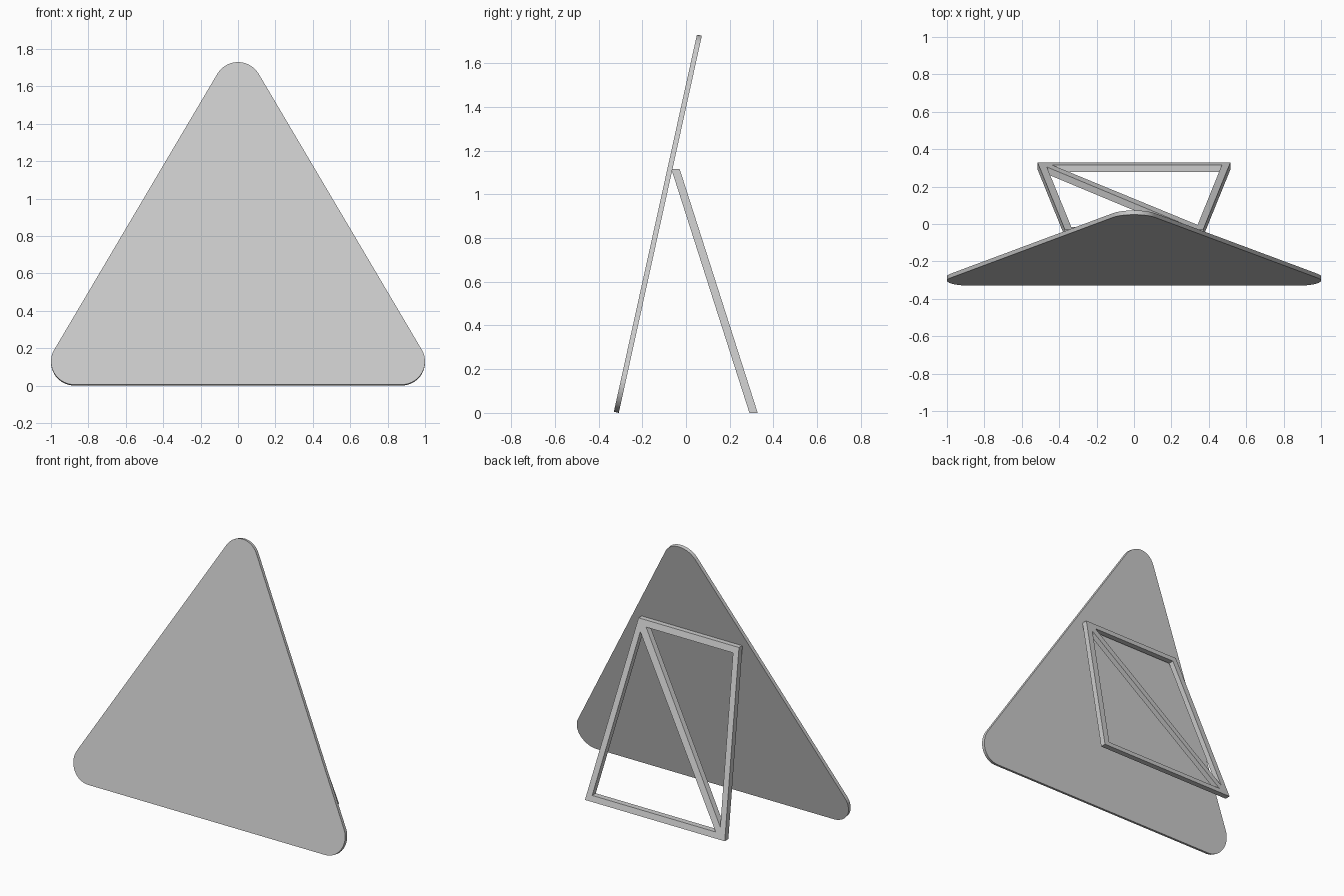
import bpy, bmesh
from math import sin, cos, pi, sqrt
from mathutils import Vector

if "Cube" in bpy.data.objects:
    bpy.data.objects.remove(bpy.data.objects["Cube"])


def prism(name, verts, faces, offset):
    """Extrude a flat set of faces by an offset vector into a solid."""
    bm = bmesh.new()
    vs = [bm.verts.new(v) for v in verts]
    fs = [bm.faces.new([vs[i] for i in f]) for f in faces]
    ext = bmesh.ops.extrude_face_region(bm, geom=fs, use_keep_orig=True)
    moved = [g for g in ext["geom"] if isinstance(g, bmesh.types.BMVert)]
    bmesh.ops.translate(bm, verts=moved, vec=offset)
    bmesh.ops.recalc_face_normals(bm, faces=bm.faces)
    mesh = bpy.data.meshes.new(name)
    bm.to_mesh(mesh)
    bm.free()
    ob = bpy.data.objects.new(name, mesh)
    bpy.context.collection.objects.link(ob)
    return ob


# Leaning panel: equilateral triangle with rounded corners
R, SEG, THICK = 0.127, 14, 0.023
base = Vector((0, -0.33, 0.005))
up = Vector((0, 0.38, 1.725)).normalized()
back = Vector((0, up.z, -up.y))
centres = [(1 - R, R), (0, R + sqrt(3) * (1 - R)), (R - 1, R)]
outline = []
for k, (cx, cy) in enumerate(centres):
    for i in range(SEG + 1):
        a = -pi / 2 + (k + i / SEG) * 2 * pi / 3
        outline.append(base + Vector((cx + R * cos(a), 0, 0)) + up * (cy + R * sin(a)))
panel = prism("sign_panel", outline, [range(len(outline))], back * THICK)
bpy.context.view_layer.objects.active = panel
panel.select_set(True)
bpy.ops.object.shade_smooth_by_angle(angle=pi / 6)

# Rear support: tapered frame with one diagonal brace, sheared so both ends are level
H = 1.115
points = [(-0.515, 0), (0.515, 0), (0.37, H), (-0.37, H),            # outer corners
          (-0.44, 0.037), (0.47, 0.037), (0.34, 1.04),               # lower opening
          (-0.466, 0.072), (0.305, 1.075), (-0.335, 1.075)]          # upper opening
verts = [(x, 0.29 - 0.32 * z, z) for x, z in points]
faces = [(0, 1, 5, 4), (1, 2, 6, 5), (2, 3, 9, 8), (3, 0, 7, 9),
         (0, 4, 6, 2, 8, 7)]
prism("support_frame", verts, faces, Vector((0, 0.038, 0)))
